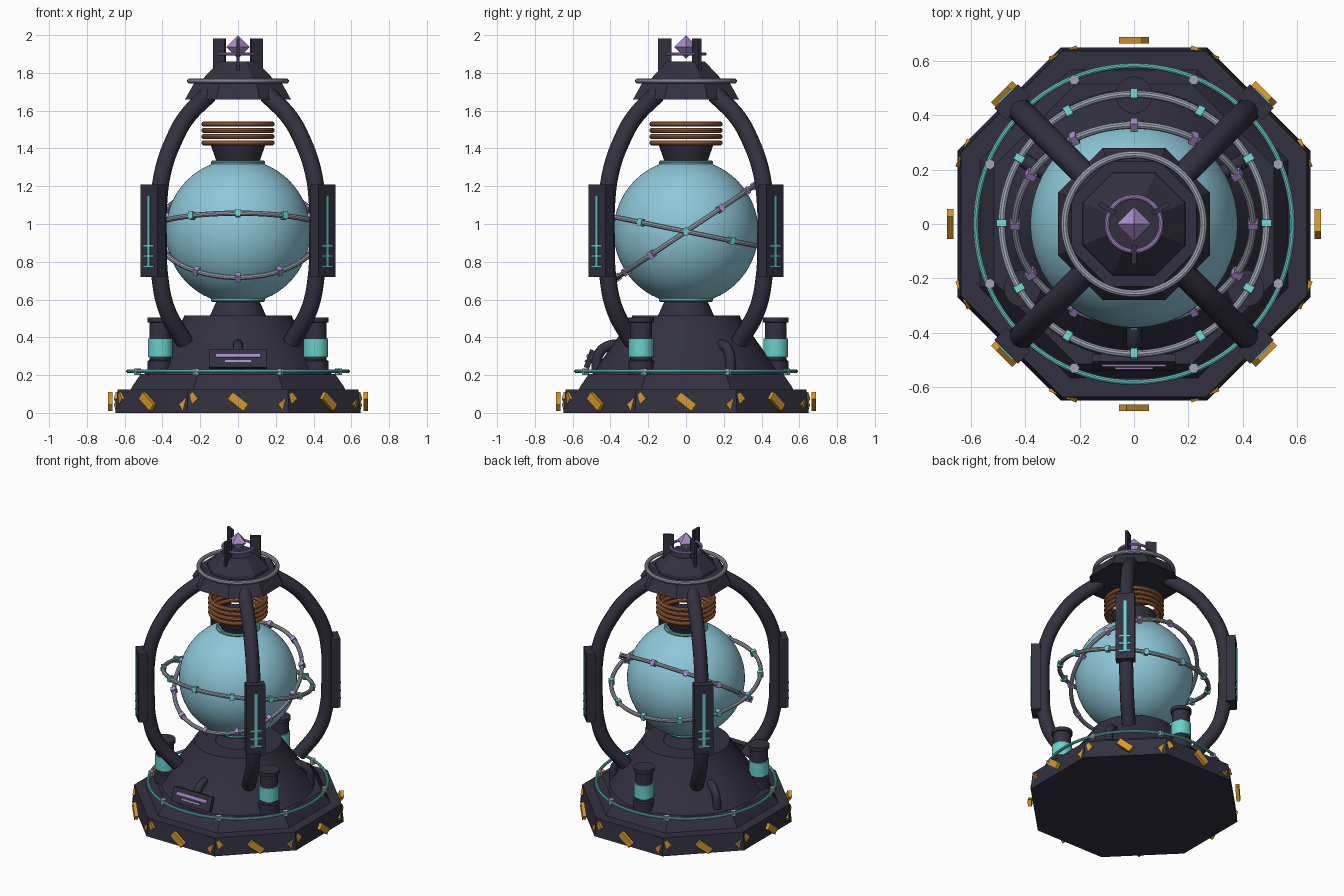
import bpy, bmesh
from math import sin, cos, pi, radians
from mathutils import Matrix

cube = bpy.data.objects.get("Cube")
if cube:
    bpy.data.objects.remove(cube, do_unlink=True)


def material(name, rgb):
    m = bpy.data.materials.new(name)
    m.use_nodes = True
    m.diffuse_color = (*rgb, 1)
    m.node_tree.nodes["Principled BSDF"].inputs["Base Color"].default_value = (*rgb, 1)
    return m


DARK = material("dark metal", (0.032, 0.03, 0.05))
GLASS = material("blue glass", (0.27, 0.58, 0.70))
TEAL = material("teal glow", (0.14, 0.63, 0.60))
GOLD = material("gold", (0.68, 0.31, 0.025))
COPPER = material("copper", (0.42, 0.14, 0.045))
SILVER = material("silver", (0.34, 0.38, 0.45))
PURPLE = material("purple crystal", (0.42, 0.26, 0.62))


def T(x, y, z):
    return Matrix.Translation((x, y, z))


def R(degrees, axis):
    return Matrix.Rotation(radians(degrees), 4, axis)


def place(name, mesh, matrix=Matrix()):
    ob = bpy.data.objects.new(name, mesh)
    ob.matrix_world = matrix
    bpy.context.collection.objects.link(ob)
    return ob


def finish(name, bm, mat):
    bmesh.ops.recalc_face_normals(bm, faces=bm.faces)
    me = bpy.data.meshes.new(name)
    bm.to_mesh(me)
    bm.free()
    me.materials.append(mat)
    me.shade_smooth()
    me.set_sharp_from_angle(angle=radians(32))
    return me


def lathe(name, profile, mat, sides=48, closed=False):
    """Spin a (radius, z) profile; open profiles get end caps."""
    bm = bmesh.new()
    flat = sides == 8  # octagons are given by their flat-side distance
    scale = 1 / cos(pi / 8) if flat else 1
    rings = []
    for r, z in profile:
        turn = [(i + 0.5 * flat) * 2 * pi / sides for i in range(sides)]
        rings.append([bm.verts.new((r * scale * cos(a), r * scale * sin(a), z)) for a in turn])
    pairs = list(zip(rings, rings[1:]))
    if closed:
        pairs.append((rings[-1], rings[0]))
    for a, b in pairs:
        for i in range(sides):
            j = (i + 1) % sides
            bm.faces.new((a[i], a[j], b[j], b[i]))
    if not closed:
        bm.faces.new(rings[0])
        bm.faces.new(rings[-1])
    return finish(name, bm, mat)


def torus(name, radius, thick, mat, sides=64):
    section = [(radius + thick * cos(i * pi / 5), thick * sin(i * pi / 5)) for i in range(10)]
    return lathe(name, section, mat, sides, True)


def box(name, size, mat):
    bm = bmesh.new()
    bmesh.ops.create_cube(bm, size=1)
    bmesh.ops.scale(bm, vec=size, verts=bm.verts)
    return finish(name, bm, mat)


def tube(name, points, thick, mat):
    """Round tube through (radius, z) points in the XZ plane, as a mesh."""
    cu = bpy.data.curves.new(name, "CURVE")
    cu.dimensions = "3D"
    cu.bevel_depth = thick
    cu.bevel_resolution = 4
    cu.resolution_u = 6
    cu.use_fill_caps = True
    sp = cu.splines.new("BEZIER")
    sp.bezier_points.add(len(points) - 1)
    for p, (r, z) in zip(sp.bezier_points, points):
        p.co = (r, 0, z)
        p.handle_left_type = p.handle_right_type = "AUTO"
    helper = bpy.data.objects.new(name, cu)
    bpy.context.collection.objects.link(helper)
    dg = bpy.context.evaluated_depsgraph_get()
    me = bpy.data.meshes.new_from_object(helper.evaluated_get(dg))
    bpy.data.objects.remove(helper, do_unlink=True)
    me.materials.clear()
    me.materials.append(mat)
    me.shade_smooth()
    me.set_sharp_from_angle(angle=radians(40))
    return me


# Octagonal base and round pedestal
place("base", lathe("base", [(0.65, 0), (0.637, 0.125)], DARK, 8))
place("base_step", lathe("base_step", [(0.57, 0.12), (0.56, 0.14), (0.515, 0.205)], DARK, 8))
place("pedestal", lathe("pedestal", [(0.5, 0.2), (0.41, 0.33), (0.29, 0.5), (0.285, 0.515)], DARK))
place("lower_collar", lathe("lower_collar", [(0.15, 0.51), (0.11, 0.6)], DARK))
place("base_ring", torus("base_ring", 0.583, 0.01, TEAL, 96), T(0, 0, 0.22))

bolt = lathe("bolt", [(0.02, 0.2), (0.02, 0.234)], SILVER, 6)
for i in range(8):
    place("bolt", bolt, R(22.5 + 45 * i, "Z") @ T(0.575, 0, 0))

# Alternately tilted gold plates around the base
plate = box("gold_plate", (0.024, 0.105, 0.045), GOLD)
for i in range(16):
    tilt = -38 if i % 2 == 0 else 38
    place("gold_plate", plate, R(22.5 * i - 90, "Z") @ T(0.677, 0, 0.06) @ R(tilt, "X"))

# Globe with collars
bm = bmesh.new()
bmesh.ops.create_uvsphere(bm, u_segments=64, v_segments=32, radius=0.383)
place("globe", finish("globe", bm, GLASS), T(0, 0, 0.96))
collar = torus("globe_collar", 0.133, 0.011, TEAL)
for z in (0.598, 1.325):
    place("globe_collar", collar, T(0, 0, z))
place("neck", lathe("neck", [(0.11, 1.32), (0.145, 1.42)], DARK))
coil = torus("coil", 0.18, 0.014, COPPER)
for i in range(4):
    place("coil", coil, T(0, 0, 1.43 + 0.033 * i))

# Two tilted orbit rings with beads
for name, radius, tilt, mat in (("outer", 0.488, -11.5, TEAL), ("inner", 0.438, 33.7, PURPLE)):
    frame = T(0, 0, 0.96) @ R(tilt, "X")
    place(name + "_orbit", torus(name + "_orbit", radius, 0.014, SILVER, 96), frame)
    bead = box(name + "_bead", (0.036, 0.026, 0.04), mat)
    for i in range(12):
        place(name + "_bead", bead, frame @ R(30 * i, "Z") @ T(radius, 0, 0))

# Four curved arms, each with a lit control box
arm = tube("arm", [(0.22, 1.685), (0.39, 1.56), (0.48, 1.445), (0.56, 1.285), (0.592, 1.12),
                   (0.595, 0.9), (0.585, 0.72), (0.535, 0.55), (0.4, 0.375)], 0.046, DARK)
arm_box = box("arm_box", (0.062, 0.125, 0.49), DARK)
strip = box("box_strip", (0.008, 0.018, 0.38), TEAL)
tick = box("box_tick", (0.008, 0.075, 0.011), TEAL)
for i in range(4):
    spin = R(45 + 90 * i, "Z")
    place("arm", arm, spin)
    place("arm_box", arm_box, spin @ T(0.635, 0, 0.965))
    place("box_strip", strip, spin @ T(0.668, 0, 0.96))
    for z in (0.775, 0.83, 0.885):
        place("box_tick", tick, spin @ T(0.668, 0, z))

# Three canisters, with bent hoses opposite them
can = lathe("canister", [(0.068, 0.2), (0.068, 0.275), (0.058, 0.28), (0.058, 0.478),
                         (0.068, 0.48), (0.068, 0.505)], DARK, 32)
band = lathe("canister_band", [(0.066, 0.297), (0.066, 0.395)], TEAL, 32)
hose = tube("hose", [(0.32, 0.36), (0.41, 0.355), (0.46, 0.315), (0.475, 0.22)], 0.027, DARK)
fin = box("crown_fin", (0.07, 0.018, 0.17), DARK)
for i in range(3):
    spin = R(90 + 120 * i, "Z")
    place("canister", can, spin @ T(0.475, 0, 0))
    place("canister_band", band, spin @ T(0.475, 0, 0))
    away = R(30 + 120 * i, "Z")
    place("hose", hose, away)
    place("crown_fin", fin, away @ T(0.113, 0, 1.897))

# Sloped front panel
panel = T(0, -0.51, 0.285) @ R(-20, "X")
place("front_panel", box("front_panel", (0.305, 0.03, 0.1), DARK), panel)
place("panel_bar", box("panel_bar", (0.235, 0.008, 0.018), PURPLE), panel @ T(0, -0.017, 0.012))
place("panel_bar_small", box("panel_bar_small", (0.14, 0.008, 0.01), PURPLE), panel @ T(0, -0.017, -0.018))

# Cap and crown
place("cap_lower", lathe("cap_lower", [(0.28, 1.66), (0.23, 1.75)], DARK, 8))
place("cap_upper", lathe("cap_upper", [(0.19, 1.745), (0.185, 1.77), (0.1, 1.86)], DARK, 8))
place("cap_ring", torus("cap_ring", 0.256, 0.014, SILVER), T(0, 0, 1.757))
place("crystal_ring", torus("crystal_ring", 0.1, 0.009, PURPLE), T(0, 0, 1.9))
bm = bmesh.new()
bmesh.ops.create_cone(bm, segments=4, radius1=0.063, radius2=0, depth=0.063)
bmesh.ops.translate(bm, vec=(0, 0, 0.0315), verts=bm.verts)
bmesh.ops.mirror(bm, geom=bm.verts[:] + bm.edges[:] + bm.faces[:], axis="Z", merge_dist=0.001)
place("crystal", finish("crystal", bm, PURPLE), T(0, 0, 1.937))
